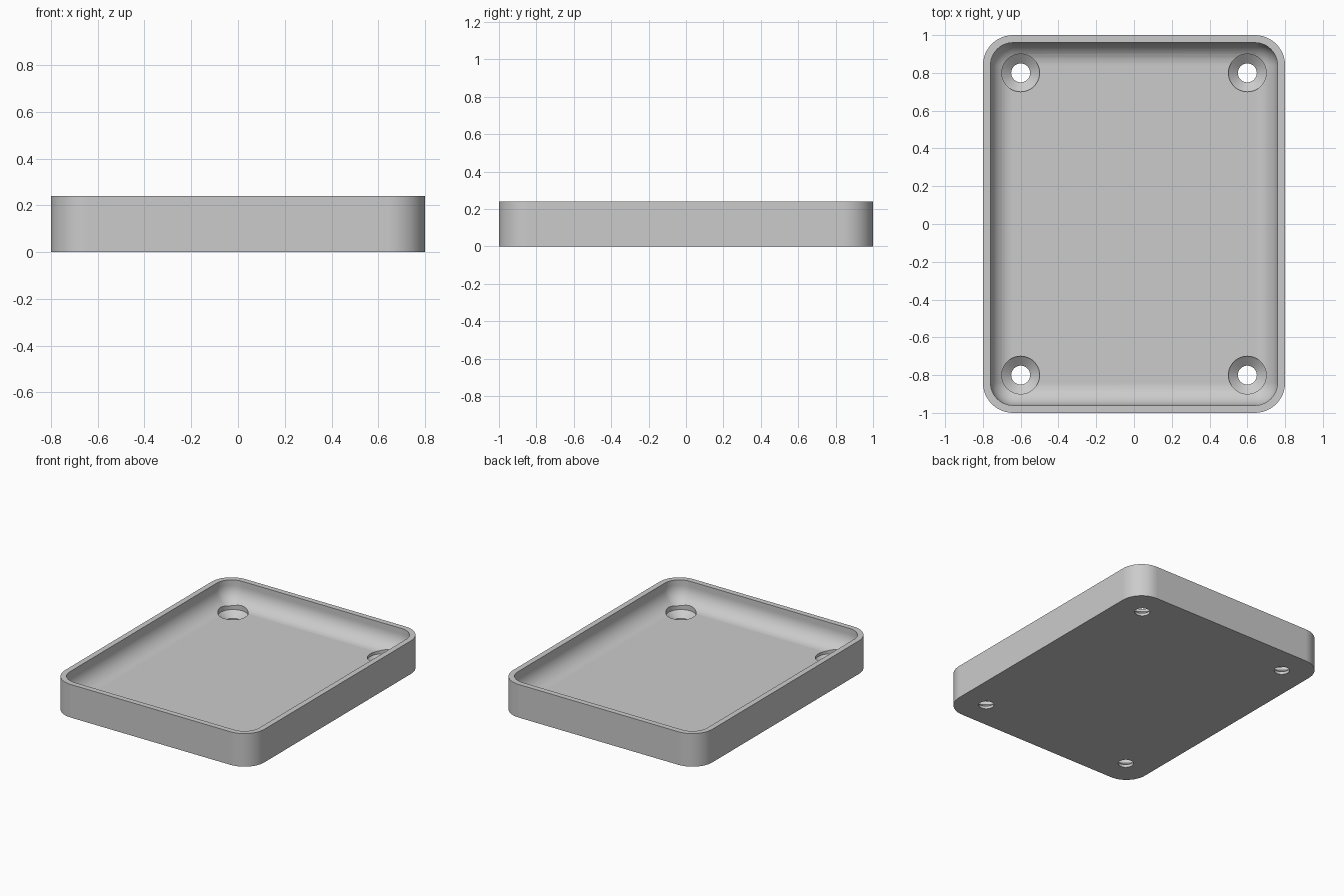
import bpy
import bmesh
import math
from mathutils import Vector

if "Cube" in bpy.data.objects:
    bpy.data.objects.remove(bpy.data.objects["Cube"], do_unlink=True)

WIDTH, LENGTH, HEIGHT = 1.6, 2.0, 0.24
WALL, FLOOR = 0.04, 0.08
CORNER = 0.16
FILLET = CORNER - WALL
STEPS = 12


def rounded_ring(bm, inset, z):
    """Rounded rectangle, moved inwards by inset."""
    ring = []
    for quarter, (sx, sy) in enumerate([(1, 1), (-1, 1), (-1, -1), (1, -1)]):
        cx = sx * (WIDTH / 2 - CORNER)
        cy = sy * (LENGTH / 2 - CORNER)
        r = CORNER - inset
        for i in range(STEPS + 1):
            a = (quarter + i / STEPS) * math.pi / 2
            ring.append(bm.verts.new((cx + r * math.cos(a), cy + r * math.sin(a), z)))
    return ring


def circle_ring(bm, centre, r, z, sides=48):
    turn = 2 * math.pi / sides
    return [bm.verts.new(centre + Vector((r * math.cos(i * turn), r * math.sin(i * turn), z)))
            for i in range(sides)]


def loft(bm, rings):
    """Closed skin over a run of rings, capped at both ends."""
    for low, high in zip(rings, rings[1:]):
        for i in range(len(low)):
            j = (i + 1) % len(low)
            bm.faces.new((low[i], low[j], high[j], high[i]))
    bm.faces.new(rings[0][::-1])
    bm.faces.new(rings[-1])


def make_object(name, bm):
    bmesh.ops.remove_doubles(bm, verts=bm.verts, dist=0.0005)
    bmesh.ops.recalc_face_normals(bm, faces=bm.faces)
    mesh = bpy.data.meshes.new(name)
    bm.to_mesh(mesh)
    bm.free()
    obj = bpy.data.objects.new(name, mesh)
    bpy.context.collection.objects.link(obj)
    return obj


# Tray: outer wall, rim, inner wall, then a fillet down to the floor
bm = bmesh.new()
section = [(0, 0), (0, HEIGHT), (WALL, HEIGHT)]
for i in range(STEPS + 1):
    a = i / STEPS * math.pi / 2
    section.append((WALL + FILLET * (1 - math.cos(a)),
                    FLOOR + FILLET * (1 - math.sin(a))))
loft(bm, [rounded_ring(bm, inset, z) for inset, z in section])
tray = make_object("tray", bm)

grey = bpy.data.materials.new("plain grey")
grey.use_nodes = True
grey.diffuse_color = (0.6, 0.6, 0.6, 1)
grey.node_tree.nodes["Principled BSDF"].inputs["Base Color"].default_value = (0.6, 0.6, 0.6, 1)
tray.data.materials.append(grey)

# Countersunk screw holes near the corners
bm = bmesh.new()
hole_section = [(0.05, -0.1), (0.05, 0.02), (0.1, 0.06), (0.1, 0.4)]
for x in (-0.6, 0.6):
    for y in (-0.8, 0.8):
        loft(bm, [circle_ring(bm, Vector((x, y, 0)), r, z) for r, z in hole_section])
cutter = make_object("screw_hole_cutter", bm)
cutter.hide_render = True
cutter.data.materials.append(grey)

cut = tray.modifiers.new("screw_holes", 'BOOLEAN')
cut.operation = 'DIFFERENCE'
cut.solver = 'EXACT'
cut.object = cutter
bpy.context.view_layer.update()
depsgraph = bpy.context.evaluated_depsgraph_get()
cut_mesh = bpy.data.meshes.new_from_object(tray.evaluated_get(depsgraph))
tray.modifiers.clear()
tray.data = cut_mesh
bpy.data.objects.remove(cutter, do_unlink=True)

# Smooth fillets and corners, crisp rims, flat walls
for obj in bpy.context.selected_objects:
    obj.select_set(False)
tray.select_set(True)
bpy.context.view_layer.objects.active = tray
bpy.ops.object.shade_smooth_by_angle(angle=math.radians(30))
weighted = tray.modifiers.new("flat_walls", 'WEIGHTED_NORMAL')
weighted.keep_sharp = True
